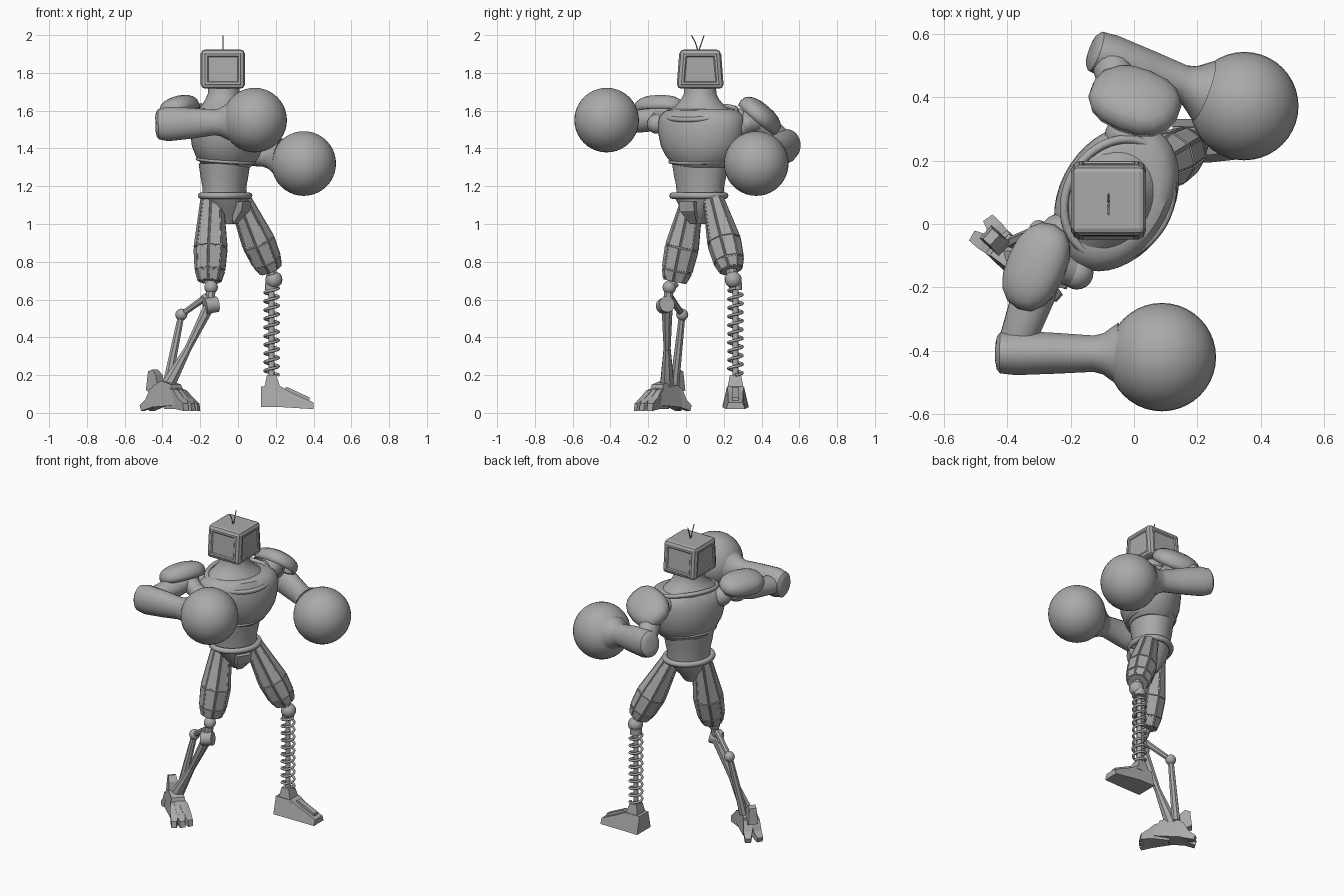
import bpy
import bmesh
from math import sin, cos, pi, radians, copysign
from mathutils import Vector, Matrix

cube = bpy.data.objects.get("Cube")
if cube:
    bpy.data.objects.remove(cube, do_unlink=True)

GREY = (0.4, 0.4, 0.4, 1)
metal = bpy.data.materials.new("plain grey")
metal.use_nodes = True
metal.diffuse_color = GREY
for node in metal.node_tree.nodes:
    if node.type == 'BSDF_PRINCIPLED':
        node.inputs["Base Color"].default_value = GREY


def link(name, data):
    obj = bpy.data.objects.new(name, data)
    data.materials.append(metal)
    bpy.context.scene.collection.objects.link(obj)
    return obj


def finish(name, bm, smooth=True):
    bmesh.ops.recalc_face_normals(bm, faces=bm.faces[:])
    for face in bm.faces:
        face.smooth = smooth
    for edge in bm.edges:
        if len(edge.link_faces) == 2 and edge.calc_face_angle() > radians(38):
            edge.smooth = False
    mesh = bpy.data.meshes.new(name)
    bm.to_mesh(mesh)
    bm.free()
    return link(name, mesh)


def frame(origin, axis, facing):
    z = Vector(axis).normalized()
    y = -Vector(facing)
    y = (y - z * y.dot(z)).normalized()
    turn = Matrix((y.cross(z), y, z)).transposed().to_4x4()
    return Matrix.Translation(origin) @ turn


def loft(name, start, end, rings, sides=24, facing=(0, -1, 0), smooth=True, panel=0):
    """Rings of (position along axis, half width, half depth)."""
    bm = bmesh.new()
    axis = Vector(end) - Vector(start)
    place = frame(start, axis, facing)
    angles = [2 * pi * (i + 0.5) / sides for i in range(sides)]
    loops = [[bm.verts.new(place @ Vector((w * cos(a), d * sin(a), t * axis.length)))
              for a in angles] for t, w, d in rings]
    walls = []
    for low, high in zip(loops, loops[1:]):
        for i in range(sides):
            j = (i + 1) % sides
            walls.append(bm.faces.new((low[i], low[j], high[j], high[i])))
    bm.faces.new(loops[0][::-1])
    bm.faces.new(loops[-1])
    if panel:
        bmesh.ops.recalc_face_normals(bm, faces=bm.faces[:])
        bmesh.ops.inset_individual(bm, faces=walls, thickness=panel)
        bmesh.ops.inset_individual(bm, faces=walls, thickness=panel / 3, depth=panel)
    return finish(name, bm, smooth)


def rod(name, start, end, r, r2=None, sides=8):
    r2 = r2 or r
    return loft(name, start, end, [(0, r, r), (1, r2, r2)], sides)


def ball(name, centre, r, segments=20):
    bm = bmesh.new()
    bmesh.ops.create_uvsphere(bm, u_segments=segments, v_segments=segments // 2, radius=r,
                              matrix=Matrix.Translation(centre))
    return finish(name, bm)


def tube(name, points, r, cyclic=False):
    curve = bpy.data.curves.new(name, 'CURVE')
    curve.dimensions = '3D'
    curve.bevel_depth = r
    curve.bevel_resolution = 2
    curve.use_fill_caps = True
    spline = curve.splines.new('POLY')
    spline.points.add(len(points) - 1)
    for point, co in zip(spline.points, points):
        point.co = (*co, 1)
    spline.use_cyclic_u = cyclic
    return link(name, curve)


def prism(name, profile, origin, yaw):
    """Side profile of (forward, height, half width), turned about z."""
    bm = bmesh.new()
    place = Matrix.Translation(origin) @ Matrix.Rotation(yaw, 4, 'Z')
    left, right = [[bm.verts.new(place @ Vector((u, s * w, h))) for u, h, w in profile]
                   for s in (1, -1)]
    bm.faces.new(left)
    bm.faces.new(right[::-1])
    for i in range(len(profile)):
        j = (i + 1) % len(profile)
        bm.faces.new((left[j], left[i], right[i], right[j]))
    return finish(name, bm, False)


# Torso, turned towards the model's left
FORWARD = Vector((sin(pi / 3), -cos(pi / 3), 0))
LEFT = Vector((cos(pi / 3), sin(pi / 3), 0))


def trunk(name, x, y, rings, **options):
    return loft(name, (x, y, 0), (x, y, 1), rings, 40, FORWARD, **options)


def hoop(name, x, y, z, w, d, r, rise=0):
    angles = [2 * pi * i / 48 for i in range(48)]
    tube(name, [Vector((x, y, z + rise * sin(a))) + LEFT * (w * cos(a))
                - FORWARD * (d * sin(a)) for a in angles], r, True)


trunk("chest", -0.055, 0.083, [
    (1.3, .14, .115), (1.32, .165, .135), (1.36, .2, .158), (1.41, .228, .174),
    (1.47, .242, .18), (1.53, .248, .177), (1.57, .24, .165), (1.6, .205, .148), (1.61, .17, .12)])
hoop("collar", -0.05, 0.08, 1.588, .195, .162, .014, .036)
hoop("chest_rim", -0.065, 0.08, 1.335, .172, .142, .009, .012)
trunk("waist", -0.072, 0.075, [
    (1.15, .13, .11), (1.2, .132, .112), (1.26, .145, .122), (1.32, .155, .13)])
hoop("belt", -0.068, 0.068, 1.15, .145, .12, .018)
trunk("pelvis", -0.068, 0.068, [
    (1.0, .03, .045), (1.04, .055, .07), (1.09, .1, .1), (1.15, .14, .115)])
prism("crotch_plate", [(.06, 1.0, .02), (.125, 1.07, .045), (.135, 1.12, .045), (.06, 1.12, .045)],
      (-0.068, 0.068, 0), -pi / 6)
trunk("neck", -0.075, 0.075, [
    (1.57, .195, .15), (1.605, .165, .132), (1.63, .13, .112), (1.66, .103, .096),
    (1.69, .087, .084), (1.74, .083, .08)])

# Box head with framed panels
bm = bmesh.new()
bmesh.ops.create_cube(bm, size=1)
for v in bm.verts:
    taper = 0.87 if v.co.z > 0 else 1
    v.co = Vector((-0.08 + v.co.x * .23, 0.075 + v.co.y * .245 * taper, 1.82 + v.co.z * .205))
bmesh.ops.bevel(bm, geom=bm.edges[:], offset=.018, segments=2, affect='EDGES', profile=.5)
sides = [f for f in bm.faces if abs(f.normal.z) < .5 and f.calc_area() > .02]
bmesh.ops.inset_individual(bm, faces=sides, thickness=.005, depth=.003)
bmesh.ops.inset_individual(bm, faces=sides, thickness=.016)
bmesh.ops.inset_individual(bm, faces=sides, thickness=.008, depth=-.006)
finish("box_head", bm, False)
for side, y in (("front", .03), ("back", .095)):
    tube(side + "_antenna", [(-.08, .065, 1.91), (-.08, (y + .07) / 2, 1.96), (-.08, y, 1.998)], .003)

# Arms with round gloves
FOREARM = [(0, .03, .04), (.012, .053, .064), (.04, .066, .08), (.17, .071, .092),
           (.5, .065, .082), (.8, .058, .068), (.88, .066, .074), (1, .1, .1)]


def arm(side, socket, joint, shoulder, elbow, heel, wrist, glove):
    ball(side + "_shoulder_socket", socket, .062)
    ball(side + "_shoulder_joint", joint, .052)
    rod(side + "_shoulder_axle", joint, shoulder, .045, .06, 16)
    ball(side + "_shoulder", shoulder, .07)
    loft(side + "_upper_arm", shoulder, elbow,
         [(0, .055, .06), (.35, .065, .07), (.8, .055, .06), (1, .05, .055)], 16)
    loft(side + "_forearm", heel, wrist, FOREARM, 20, (0, 0, 1))
    ball(side + "_glove", glove, .171, 40)


def pad(name, centre, normal, along, size):
    bm = bmesh.new()
    bmesh.ops.create_uvsphere(bm, u_segments=16, v_segments=10, radius=1)
    bmesh.ops.delete(bm, geom=[v for v in bm.verts if v.co.z < -.4], context='VERTS')
    for v in bm.verts:
        v.co = [copysign(abs(c) ** .85, c) for c in v.co]
    bm.transform(frame(centre, normal, along) @ Matrix.Diagonal((*size, 1)))
    obj = finish(name, bm)
    shell = obj.modifiers.new("thickness", 'SOLIDIFY')
    shell.thickness = .018


arm("right", (-.235, -.03, 1.55), (-.18, -.155, 1.53), (-.28, -.12, 1.565), (-.38, -.4, 1.525),
    (-.437, -.406, 1.527), (-.05, -.41, 1.54), (.088, -.42, 1.55))
pad("right_shoulder_pad", (-.308, -.135, 1.61), (-.3, .1, 1), (-.4, -.9, 0), (.095, .145, .068))
arm("left", (-.03, .28, 1.55), (.02, .285, 1.51), (-.01, .36, 1.555), (-.09, .53, 1.43),
    (-.135, .55, 1.425), (.22, .42, 1.355), (.348, .372, 1.32))
pad("left_shoulder_pad", (.003, .388, 1.57), (.05, .62, .72), (-.9, .4, -.2), (.12, .148, .07))

# Panelled thighs
THIGH = [(0, .052, .058), (.6, .088, .088), (.87, .08, .078), (1, .06, .06)]


def thigh(side, hip, end, knee, r):
    ball(side + "_hip", hip, .045)
    loft(side + "_thigh", hip, end, THIGH, 8, FORWARD, False, .005)
    rod(side + "_knee_stem", end, knee, .03)
    ball(side + "_knee", knee, r)


thigh("right", (-.138, .035, 1.14), (-.15, -.06, .695), (-.142, -.088, .665), .036)
thigh("left", (.01, .145, 1.13), (.173, .24, .755), (.19, .25, .705), .045)

# Spring shin and wedge foot on the left
SPRING = Vector((.178, .262, 0))
TURNS, STEPS = 10, 18
tube("shin_spring", [SPRING + Vector((.037 * cos(a), .037 * sin(a), .2 + .46 * i / (TURNS * STEPS)))
                     for i in range(TURNS * STEPS + 1) for a in [2 * pi * i / STEPS]], .0075)
rod("spring_core", SPRING + Vector((0, 0, .17)), SPRING + Vector((0, 0, .69)), .016, sides=12)
rod("spring_cap", SPRING + Vector((0, 0, .65)), SPRING + Vector((0, 0, .69)), .036, sides=16)
prism("left_foot", [(-.057, .03, .07), (-.057, .14, .045), (.05, .14, .045), (.1, .11, .04),
                    (.222, .055, .038), (.222, .02, .05), (.06, .03, .068)], SPRING, 0)
prism("left_ankle", [(-.042, .12, .045), (-.025, .2, .03), (.025, .2, .03), (.05, .12, .045)],
      SPRING, 0)
prism("left_toe_plate", [(.06, .12, .018), (.08, .138, .018), (.2, .082, .018), (.2, .05, .018)],
      SPRING, 0)

# Linkage shin on the right
pivot, rear, ankle = (-.15, -.1, .57), (-.3, -.02, .52), (-.38, -.1, .13)
middle = (-.265, -.1, .34)
rod("knee_link", (-.142, -.088, .66), pivot, .026)
rod("pivot_axle", (-.175, -.12, .565), (-.11, -.1, .575), .042, sides=16)
rod("upper_lever", (-.16, -.09, .62), rear, .02, .016)
rod("brace", pivot, (-.18, -.09, .625), .022)
ball("rear_pivot", rear, .032)
rod("rear_strut", rear, (-.375, -.06, .15), .018, .026)
rod("front_strut_upper", pivot, middle, .032, .02)
rod("front_strut_lower", middle, ankle, .02, .042)

# Clawed foot on the right
FOOT = (-.365, -.118, 0)
HEADING = radians(-42)
FRONT_CLAW = [(0, .02, .03), (.02, .14, .028), (.09, .12, .028), (.13, .08, .026),
              (.17, .05, .016), (.175, .01, .016), (.11, .02, .026)]
REAR_CLAW = [(.02, .04, .028), (.04, .14, .028), (.1, .13, .028), (.13, .07, .026),
             (.168, .04, .018), (.16, .01, .018), (.09, .03, .026)]
prism("claw_body", [(-.09, .03, .05), (-.08, .14, .045), (-.02, .17, .04), (.05, .15, .04),
                    (.09, .04, .055)], FOOT, HEADING)
for i, spread in enumerate((-17, 0, 17)):
    prism(f"front_claw_{i + 1}", FRONT_CLAW, FOOT, HEADING + radians(spread))
for i, spread in enumerate((-13, 13)):
    prism(f"rear_claw_{i + 1}", REAR_CLAW, FOOT, HEADING + pi + radians(spread))
prism("heel_spur", [(.04, .08, .03), (.07, .2, .028), (.1, .23, .022), (.13, .22, .022),
                    (.14, .12, .028)], FOOT, HEADING + pi)
